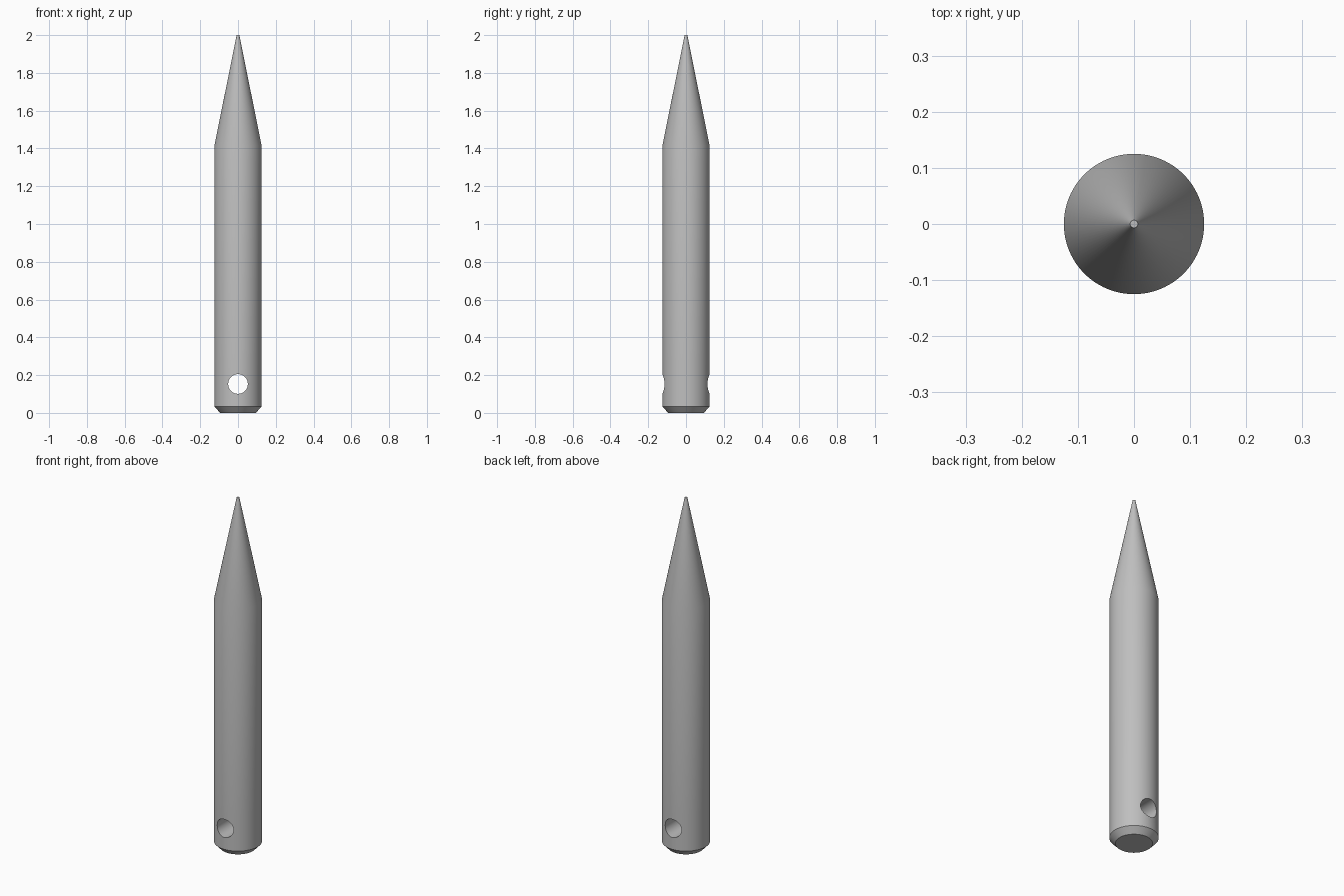
import bpy
import bmesh
from math import cos, sin, tau, pi, radians

default = bpy.data.objects.get("Cube")
if default:
    bpy.data.objects.remove(default, do_unlink=True)

SIDES = 96

# Brushed grey metal
metal = bpy.data.materials.new("grey metal")
metal.use_nodes = True
metal.diffuse_color = (0.52, 0.52, 0.52, 1)
metal.node_tree.nodes["Principled BSDF"].inputs["Base Color"].default_value = metal.diffuse_color


def lathe(name, profile):
    """Turn a (radius, height) profile around z, capping both ends."""
    bm = bmesh.new()
    rings = [[bm.verts.new((r * cos(tau * i / SIDES), r * sin(tau * i / SIDES), z))
              for i in range(SIDES)] for r, z in profile]
    for low, high in zip(rings, rings[1:]):
        for i in range(SIDES):
            j = (i + 1) % SIDES
            bm.faces.new((low[i], low[j], high[j], high[i]))
    bm.faces.new(rings[0][::-1])
    bm.faces.new(rings[-1])
    mesh = bpy.data.meshes.new(name)
    bm.to_mesh(mesh)
    bm.free()
    mesh.materials.append(metal)
    obj = bpy.data.objects.new(name, mesh)
    bpy.context.collection.objects.link(obj)
    return obj


# Pin: chamfered foot, straight shaft, long taper and a small flat tip
pin = lathe("pointed_pin", [(0.094, 0), (0.125, 0.033), (0.125, 0.24),
                            (0.125, 1.415), (0.007, 2)])

# Cross hole drilled from front to back
drill = lathe("hole_cutter", [(0.052, -0.3), (0.052, 0.3)])
drill.rotation_euler.x = pi / 2
drill.location.z = 0.153
drill.hide_render = True

hole = pin.modifiers.new("cross_hole", "BOOLEAN")
hole.operation = "DIFFERENCE"
hole.solver = "EXACT"
hole.object = drill

bpy.ops.object.select_all(action="DESELECT")
pin.select_set(True)
bpy.context.view_layer.objects.active = pin
bpy.ops.object.modifier_apply(modifier=hole.name)
bpy.ops.object.shade_smooth_by_angle(angle=radians(30))
bpy.data.objects.remove(drill, do_unlink=True)
